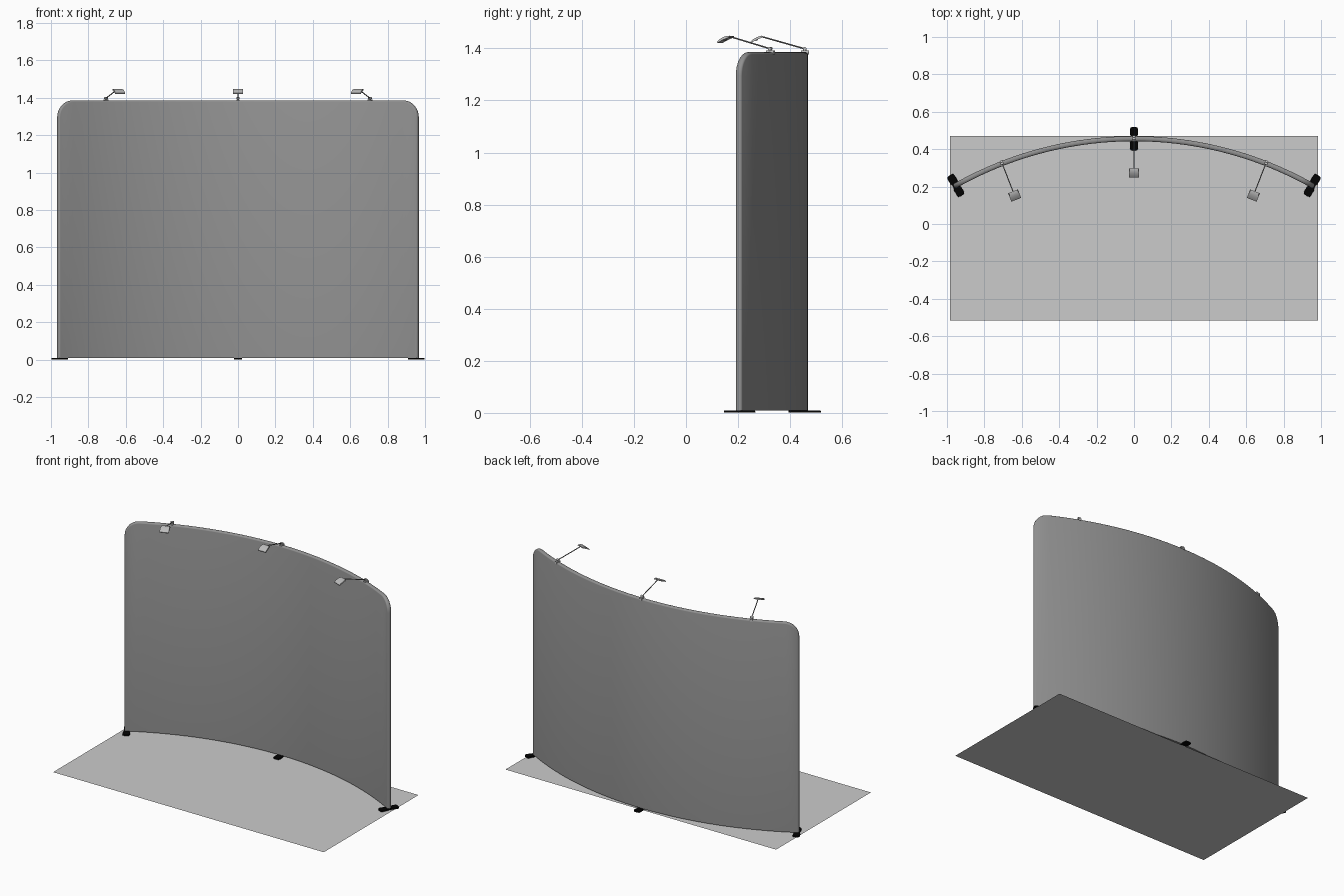
import bpy, bmesh, math
from mathutils import Matrix, Vector

if "Cube" in bpy.data.objects:
    bpy.data.objects.remove(bpy.data.objects["Cube"])

R = 1.941                 # plan radius of the wall centre line
CY = 0.456 - R            # centre of the plan arc
END = math.asin(0.953 / R)
LAMP = math.asin(0.705 / R)


def material(name, v):
    m = bpy.data.materials.new(name)
    m.diffuse_color = (v, v, v, 1)
    m.use_nodes = True
    m.node_tree.nodes["Principled BSDF"].inputs["Base Color"].default_value = m.diffuse_color
    return m


black = material("black", 0.001)
fabric = material("grey_fabric", 0.28)
metal = material("lamp_metal", 0.5)
dark = material("arm_metal", 0.2)


def finish(name, bm, mat=None, smooth=None):
    bmesh.ops.recalc_face_normals(bm, faces=bm.faces)
    me = bpy.data.meshes.new(name)
    bm.to_mesh(me)
    bm.free()
    ob = bpy.data.objects.new(name, me)
    bpy.context.collection.objects.link(ob)
    if mat:
        me.materials.append(mat)
    if smooth:
        bpy.ops.object.select_all(action='DESELECT')
        ob.select_set(True)
        bpy.context.view_layer.objects.active = ob
        bpy.ops.object.shade_smooth_by_angle(angle=math.radians(smooth))
    return ob


def on_arc(a):
    # local frame on the wall line: y points outward to the back
    return Matrix.Translation((R * math.sin(a), CY + R * math.cos(a), 0)) @ Matrix.Rotation(-a, 4, 'Z')


def add_box(bm, size, centre):
    m = Matrix.Translation(centre) @ Matrix.Diagonal((*size, 1))
    bmesh.ops.create_cube(bm, size=1, matrix=m)


def add_rod(bm, a, b, r, seg=10):
    a, b = Vector(a), Vector(b)
    rot = (b - a).to_track_quat('Z', 'Y').to_matrix().to_4x4()
    bmesh.ops.create_cone(bm, cap_ends=True, segments=seg, radius1=r, radius2=r,
                          depth=(b - a).length, matrix=Matrix.Translation((a + b) / 2) @ rot)


def add_prism(bm, lower, upper):
    lo = [bm.verts.new(p) for p in lower]
    up = [bm.verts.new(p) for p in upper]
    n = len(lo)
    bm.faces.new(lo)
    bm.faces.new(up)
    for i in range(n):
        bm.faces.new((lo[i], lo[(i + 1) % n], up[(i + 1) % n], up[i]))


# curved fabric wall with rounded top corners and a softened rim
def build_wall():
    bm = bmesh.new()
    half, z0, z1, rad, t = END * R + 0.013, 0.009, 1.386, 0.09, 0.0135
    nc, nm = 8, 32
    rings = []
    for k in range(9):
        phi = math.pi * (k / 8 - 0.5)
        inset, off = 0.009 * (1 - math.cos(phi)), t * math.sin(phi)
        r = rad - inset
        cols = []
        for i in range(nc + 1):
            q = math.pi / 2 * i / nc
            cols.append((-half + rad - r * math.cos(q), z1 - rad + r * math.sin(q)))
        span = half - rad
        cols += [(-span + 2 * span * i / nm, z1 - inset) for i in range(1, nm)]
        cols += [(-u, z) for u, z in reversed(cols[:nc + 1])]

        def put(u, z):
            a = u / R
            return bm.verts.new(((R + off) * math.sin(a), CY + (R + off) * math.cos(a), z))
        top = [put(u, z) for u, z in cols]
        bot = [put(u, z0) for u, z in cols]
        rings.append((top, bot))
    for top, bot in (rings[0], rings[-1]):
        for i in range(len(top) - 1):
            bm.faces.new((bot[i], bot[i + 1], top[i + 1], top[i]))
    for (t0, b0), (t1, b1) in zip(rings, rings[1:]):
        l0, l1 = t0 + b0[::-1], t1 + b1[::-1]
        for i in range(len(l0)):
            j = (i + 1) % len(l0)
            bm.faces.new((l0[i], l0[j], l1[j], l1[i]))
    finish("curved_wall", bm, fabric, smooth=30)


# waisted foot plate
def build_foot(name, a):
    bm = bmesh.new()
    quarter = [(0.017, 0.014), (0.021, 0.020), (0.022, 0.050), (0.019, 0.059), (0.011, 0.0625)]
    pts = quarter + [(-x, y) for x, y in reversed(quarter)]
    pts += [(-x, -y) for x, y in pts]
    add_prism(bm, [(x, y, 0.001) for x, y in pts], [(x * 0.96, y * 0.98, 0.010) for x, y in pts])
    bm.transform(on_arc(a))
    finish(name, bm, black)


# clip-on lamp: clamp, arm, curved head
def build_lamp(side, a):
    m = on_arc(a)

    bm = bmesh.new()
    add_box(bm, (0.016, 0.028, 0.006), (0, 0, 1.388))
    add_box(bm, (0.016, 0.004, 0.014), (0, 0.015, 1.384))
    add_rod(bm, (0, 0, 1.388), (0, 0, 1.399), 0.006)
    add_rod(bm, (-0.009, 0, 1.399), (0.009, 0, 1.399), 0.0065, 12)
    bm.transform(m)
    finish(side + "_lamp_clamp", bm, smooth=35)

    bm = bmesh.new()
    add_rod(bm, (0, 0.002, 1.398), (0, -0.168, 1.446), 0.0028)
    bm.transform(m)
    finish(side + "_lamp_arm", bm, dark, smooth=35)

    bm = bmesh.new()
    prof = [(-0.208, 1.426), (-0.198, 1.435), (-0.184, 1.443), (-0.170, 1.448), (-0.160, 1.448),
            (-0.160, 1.442), (-0.172, 1.438), (-0.190, 1.430), (-0.207, 1.421)]

    def side_pts(s):
        return [(s * (0.024 if 2 < i < 5 else 0.028), y, z) for i, (y, z) in enumerate(prof)]
    add_prism(bm, side_pts(-1), side_pts(1))
    bm.transform(m)
    finish(side + "_lamp_head", bm, metal, smooth=30)

    bm = bmesh.new()
    add_box(bm, (0.012, 0.010, 0.003), (0, 0, 0))
    bm.transform(m @ Matrix.Translation((0, -0.185, 1.4312)) @ Matrix.Rotation(math.radians(23), 4, 'X'))
    finish(side + "_lamp_diode", bm, dark)


# thin floor mat
bm = bmesh.new()
bm.faces.new([bm.verts.new(p) for p in
              ((-0.985, -0.515, 0), (0.985, -0.515, 0), (0.985, 0.47, 0), (-0.985, 0.47, 0))])
finish("floor_mat", bm)

build_wall()
for side, s in (("left", -1), ("centre", 0), ("right", 1)):
    build_foot(side + "_foot", s * END)
    build_lamp(side, s * LAMP)
